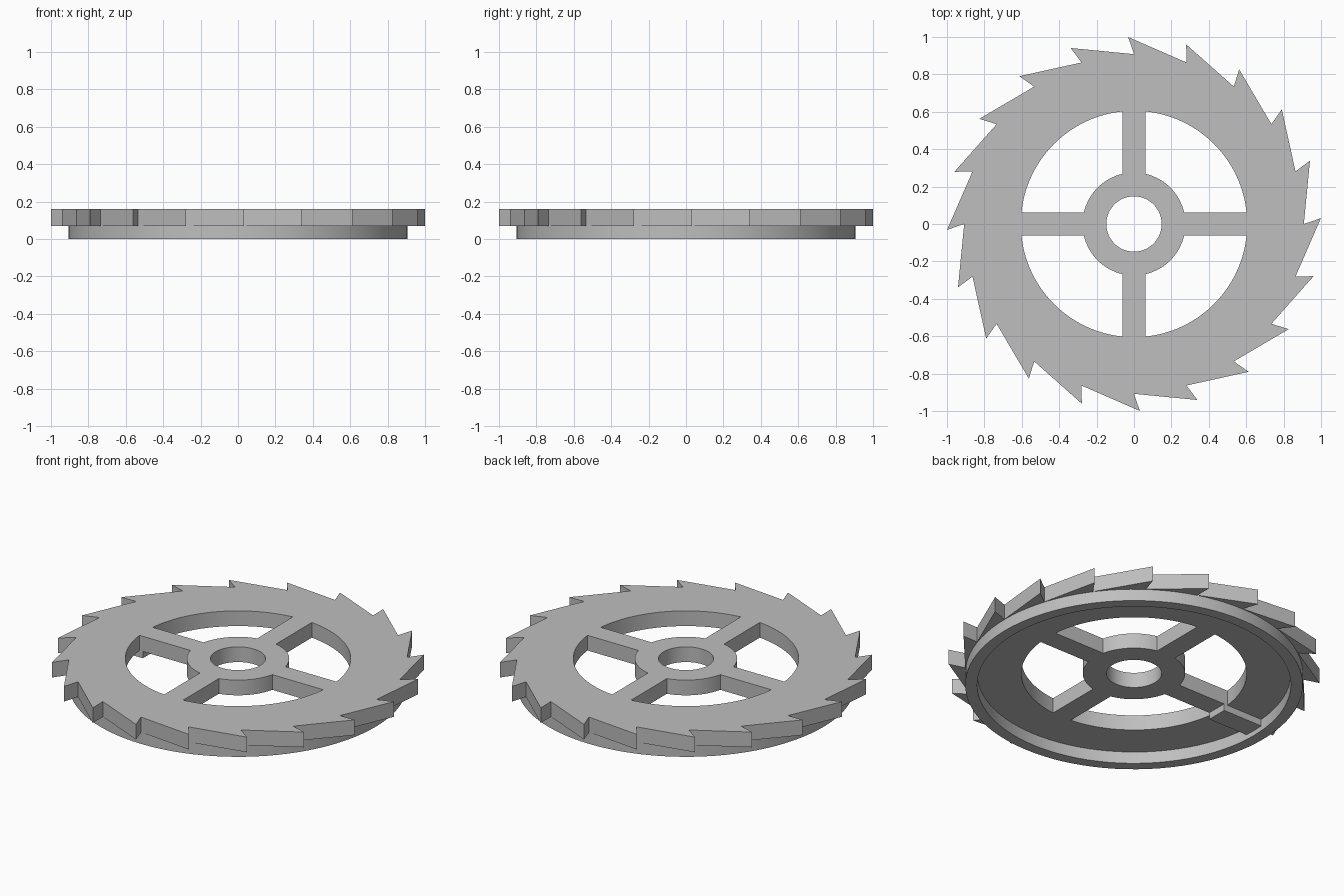
import bpy, bmesh, math

cube = bpy.data.objects.get("Cube")
if cube:
    bpy.data.objects.remove(cube, do_unlink=True)

# Single grey material
GREY = (0.52, 0.52, 0.52, 1)
metal = bpy.data.materials.new("plain_grey")
metal.use_nodes = True
metal.diffuse_color = GREY
metal.node_tree.nodes["Principled BSDF"].inputs["Base Color"].default_value = GREY


def polar(r, a):
    return (r * math.cos(a), r * math.sin(a))


def arc(r, a0, a1, n):
    return [polar(r, a0 + (a1 - a0) * i / n) for i in range(n + 1)]


def circle(r, n=96):
    return arc(r, 0, math.tau, n)[:-1]


def plate(name, outlines, z0, z1):
    """Flat plate from nested outlines: the first is the edge, the rest are holes."""
    curve = bpy.data.curves.new(name + "_profile", "CURVE")
    curve.dimensions = "2D"
    curve.fill_mode = "BOTH"
    curve.extrude = (z1 - z0) / 2
    for points in outlines:
        spline = curve.splines.new("POLY")
        spline.points.add(len(points) - 1)
        for p, (x, y) in zip(spline.points, points):
            p.co = (x, y, 0, 1)
        spline.use_cyclic_u = True
    helper = bpy.data.objects.new(name + "_profile", curve)
    bpy.context.collection.objects.link(helper)
    bpy.context.view_layer.update()
    deps = bpy.context.evaluated_depsgraph_get()
    mesh = bpy.data.meshes.new_from_object(helper.evaluated_get(deps))
    bpy.data.objects.remove(helper, do_unlink=True)

    bm = bmesh.new()
    bm.from_mesh(mesh)
    bmesh.ops.remove_doubles(bm, verts=bm.verts, dist=1e-4)
    bmesh.ops.translate(bm, verts=bm.verts, vec=(0, 0, (z0 + z1) / 2))
    bmesh.ops.recalc_face_normals(bm, faces=bm.faces)
    bm.to_mesh(mesh)
    bm.free()
    mesh.name = name
    mesh.materials.clear()
    mesh.materials.append(metal)
    obj = bpy.data.objects.new(name, mesh)
    bpy.context.collection.objects.link(obj)
    bpy.ops.object.select_all(action="DESELECT")
    obj.select_set(True)
    bpy.context.view_layer.objects.active = obj
    bpy.ops.object.shade_smooth_by_angle(angle=math.radians(15))
    return obj


# Ratchet teeth: undercut tips leaning anticlockwise
TEETH = 20
teeth = []
for i in range(TEETH):
    a = math.pi / 2 - i * math.tau / TEETH
    teeth += [polar(0.908, a), polar(1.0, a + math.radians(1.8))]

# Four windows that leave the spokes and hub
HALF_SPOKE, HUB, RIM = 0.062, 0.275, 0.605
windows = []
for q in range(4):
    start, end = q * math.pi / 2, (q + 1) * math.pi / 2
    inner, outer = math.asin(HALF_SPOKE / HUB), math.asin(HALF_SPOKE / RIM)
    windows.append(arc(RIM, start + outer, end - outer, 28)
                   + arc(HUB, end - inner, start + inner, 16))

plate("toothed_wheel", [teeth, *windows, circle(0.148, 64)], 0.07, 0.16)

# Raised ring on the underside
plate("under_ring", [circle(0.906), circle(0.842)], 0, 0.07)

# Stop lug under the -x spoke, reaching the ring
w = HALF_SPOKE
plate("stop_lug", [[(-0.86, -w), (-0.58, -w), (-0.58, w), (-0.86, w)]], 0.03, 0.072)
